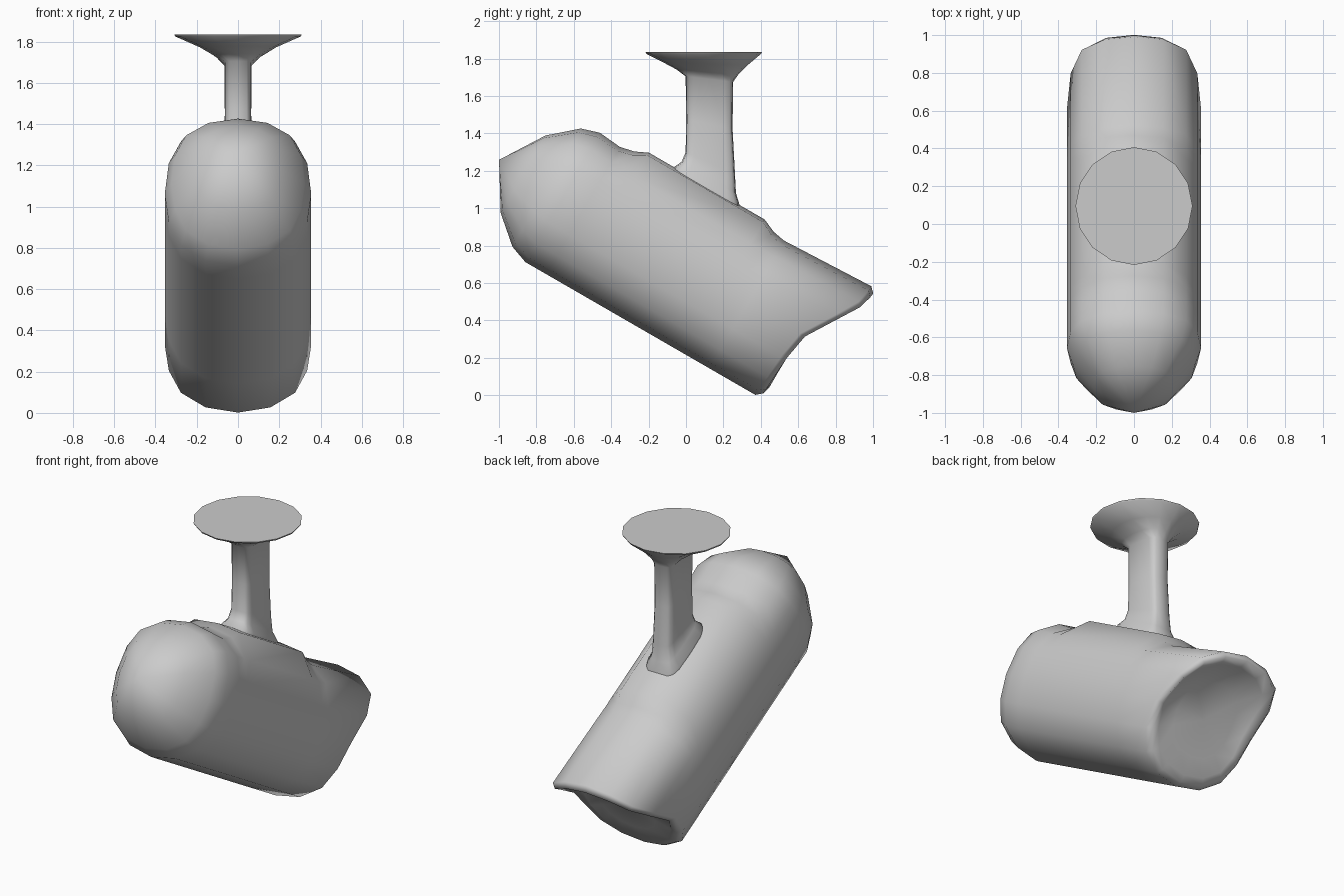
import bpy, bmesh, math

if "Cube" in bpy.data.objects:
    bpy.data.objects.remove(bpy.data.objects["Cube"])

SIDES = 16
C, S = math.cos(math.radians(30)), 0.5   # the housing is tilted down by 30 degrees


def power(value, exponent):
    return math.copysign(abs(value) ** exponent, value)


def loft(name, rings, angle):
    """Skin a list of equal-length point rings, capping both ends."""
    bm = bmesh.new()
    loops = [[bm.verts.new(p) for p in ring] for ring in rings]
    for a, b in zip(loops, loops[1:]):
        for i in range(SIDES):
            j = (i + 1) % SIDES
            bm.faces.new((a[i], a[j], b[j], b[i]))
    bm.faces.new(loops[0])
    bm.faces.new(loops[-1])
    bmesh.ops.remove_doubles(bm, verts=bm.verts, dist=0.0005)
    bmesh.ops.recalc_face_normals(bm, faces=bm.faces)
    mesh = bpy.data.meshes.new(name)
    bm.to_mesh(mesh)
    bm.free()
    obj = bpy.data.objects.new(name, mesh)
    bpy.context.collection.objects.link(obj)
    bpy.ops.object.select_all(action='DESELECT')
    obj.select_set(True)
    bpy.context.view_layer.objects.active = obj
    bpy.ops.object.shade_smooth_by_angle(angle=math.radians(angle))
    return obj


def end_u(v):
    """Rim outline along the axis: flat at the bottom, hooded at the top."""
    pts = [(0.18, 0.35), (0.56, 0.375), (0.88, 0.575), (0.96, 0.595), (1.1, 0.6)]
    for (v0, u0), (v1, u1) in zip(pts, pts[1:]):
        if v <= v1:
            return u0 + (u1 - u0) * (v - v0) / (v1 - v0)
    return 0.6


def housing_ring(place_u, scale, top, pad=0.0):
    """Oval section across the tilted axis; pad flattens the top into a raised seat."""
    ring, mid = [], 0.59
    for i in range(SIDES):
        a = 2 * math.pi * i / SIDES
        c, s = math.cos(a), math.sin(a)
        x = 0.355 * scale * power(c, 0.72 if abs(c) > 0.5 else 0.85)
        height = (top - mid) if s > 0 else (mid - 0.187)
        v = mid + height * scale * power(s, 0.86 if s > 0 else 0.97)
        if s > 0.9:
            v += pad * ((1.024 if s > 0.99 else 1.008) - v)
        u = place_u(v) if callable(place_u) else place_u
        ring.append((x, C * u + S * v, -S * u + C * v))
    return ring


# Housing: domed end, tapered tube with raised pad, hooded rim, near-flush face
housing = [housing_ring(*r) for r in [
    (-1.495, 0.0, 0.98), (-1.345, 0.6, 0.985), (-1.2, 0.91, 0.99),
    (-1.1, 1.0, 0.985), (-0.97, 1.0, 0.973), (-0.89, 1.0, 0.973, 0.35),
    (-0.82, 1.0, 0.973, 1.0), (-0.106, 1.0, 0.973, 1.0),
    (-0.03, 1.0, 0.973, 0.35), (0.04, 1.0, 0.978),
    (lambda v: end_u(v) - 0.03, 1.0, 1.0),
    (end_u, 0.93, 1.0),
    (lambda v: max(0.365, end_u(v) - 0.04), 0.82, 1.0),
    (lambda v: 0.365 + 0.25 * max(v - 0.6, 0), 0.55, 1.0),
    (0.365, 0.0, 1.0)]]
loft("housing", housing, 110)


def mount_ring(cy, hx, hy, z, tilt=0.0, n=2.0):
    ring = []
    for i in range(SIDES):
        a = 2 * math.pi * i / SIDES
        x = hx * power(math.cos(a), 2 / n)
        dy = hy * power(math.sin(a), 2 / n)
        ring.append((x, cy + dy, z + tilt * dy))
    return ring


# Ceiling mount: round flange, flared neck, flattened stem, splayed foot
mount = [mount_ring(*r) for r in [
    (0.095, 0.31, 0.312, 1.835), (0.095, 0.305, 0.306, 1.825),
    (0.105, 0.185, 0.225, 1.772, -0.03), (0.115, 0.11, 0.165, 1.728, -0.08, 2.5),
    (0.125, 0.066, 0.127, 1.69, -0.12, 4.5), (0.125, 0.064, 0.124, 1.45, -0.2, 4.5),
    (0.13, 0.068, 0.132, 1.24, -0.45, 4.5), (0.122, 0.078, 0.145, 1.165, -0.577, 4.5),
    (0.112, 0.11, 0.173, 1.122, -0.577, 4.0), (0.112, 0.11, 0.173, 1.08, -0.577, 4.0)]]
loft("ceiling_mount", mount, 60)
